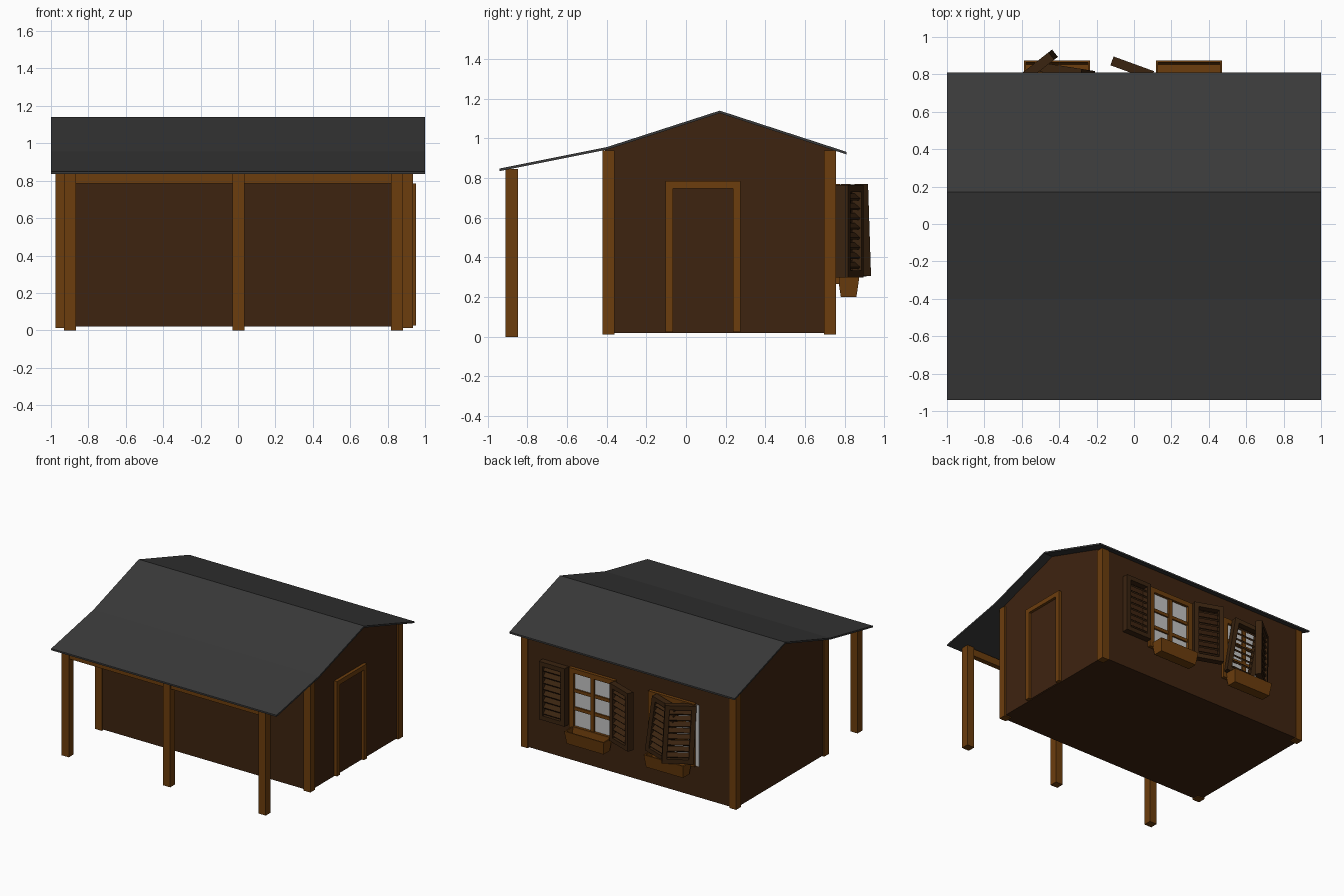
import bpy, bmesh, math
from mathutils import Matrix, Vector

if "Cube" in bpy.data.objects:
    bpy.data.objects.remove(bpy.data.objects["Cube"])


def material(name, rgb):
    m = bpy.data.materials.new(name)
    m.diffuse_color = (*rgb, 1)
    m.use_nodes = True
    m.node_tree.nodes["Principled BSDF"].inputs["Base Color"].default_value = m.diffuse_color
    return m


WALL = material("dark wall wood", (0.048, 0.017, 0.005))
TRIM = material("trim wood", (0.15, 0.047, 0.004))
ROOF = material("roof grey", (0.042, 0.042, 0.042))
GLASS = material("window glass", (0.55, 0.55, 0.55))
SHUTTER = material("shutter wood", (0.042, 0.017, 0.005))


def finish(name, bm, mat):
    bmesh.ops.recalc_face_normals(bm, faces=bm.faces)
    me = bpy.data.meshes.new(name)
    bm.to_mesh(me)
    bm.free()
    me.materials.append(mat)
    ob = bpy.data.objects.new(name, me)
    bpy.context.collection.objects.link(ob)
    return ob


def add_box(bm, x, y, z, tilt=0):
    """Box from (min, max) ranges, optionally tilted about its own x axis."""
    mid = Vector([(a + b) / 2 for a, b in (x, y, z)])
    size = [abs(b - a) for a, b in (x, y, z)]
    mat = Matrix.Translation(mid) @ Matrix.Rotation(tilt, 4, 'X') @ Matrix.Diagonal((*size, 1))
    return bmesh.ops.create_cube(bm, size=1, matrix=mat)["verts"]


def box(name, x, y, z, mat):
    bm = bmesh.new()
    add_box(bm, x, y, z)
    return finish(name, bm, mat)


def prism(name, profile, x0, x1, mat):
    """Extrude a (y, z) profile along x."""
    bm = bmesh.new()
    f = bm.faces.new([bm.verts.new((x0, y, z)) for y, z in profile])
    ext = bmesh.ops.extrude_face_region(bm, geom=[f])
    bmesh.ops.translate(bm, vec=(x1 - x0, 0, 0),
                        verts=[v for v in ext["geom"] if isinstance(v, bmesh.types.BMVert)])
    return finish(name, bm, mat)


# Cabin body and roof
prism("cabin_walls", [(-0.41, 0.02), (0.75, 0.02), (0.75, 0.938), (0.17, 1.13), (-0.41, 0.94)],
      -0.965, 0.926, WALL)
roof_line = [(-0.94, 0.848), (-0.40, 0.956), (0.17, 1.14), (0.81, 0.932)]
prism("roof", roof_line + [(y, z - 0.013) for y, z in reversed(roof_line)], -1, 1, ROOF)

# Corner boards
for side, (xa, xb) in (("left", (-0.975, -0.915)), ("right", (0.876, 0.936))):
    for end, (ya, yb) in (("front", (-0.42, -0.36)), ("back", (0.695, 0.757))):
        box(f"corner_board_{end}_{side}", (xa, xb), (ya, yb), (0.012, 0.94), TRIM)

# Porch posts and beam
for i, x in enumerate((-0.897, 0.003, 0.851)):
    box(f"porch_post_{i + 1}", (x - 0.032, x + 0.032), (-0.91, -0.848), (0, 0.846), TRIM)
box("porch_beam", (-0.9, 0.85), (-0.90, -0.86), (0.785, 0.842), TRIM)

# Side door
bm = bmesh.new()
add_box(bm, (0.92, 0.952), (-0.104, -0.066), (0.025, 0.785))
add_box(bm, (0.92, 0.952), (0.238, 0.276), (0.025, 0.785))
add_box(bm, (0.92, 0.952), (-0.066, 0.238), (0.748, 0.785))
finish("door_frame", bm, TRIM)
box("door_panel", (0.92, 0.931), (-0.066, 0.238), (0.025, 0.748), WALL)


# Window with frame, muntins, glass and flower box, centred on cx
def window(tag, cx):
    bm = bmesh.new()
    for s in (-1, 1):
        add_box(bm, (cx + s * 0.163, cx + s * 0.203), (0.74, 0.776), (0.265, 0.77))
    for z in ((0.265, 0.305), (0.732, 0.77)):
        add_box(bm, (cx - 0.163, cx + 0.163), (0.74, 0.776), z)
    add_box(bm, (cx - 0.017, cx + 0.017), (0.745, 0.769), (0.305, 0.732))
    for z in (0.447, 0.59):
        add_box(bm, (cx - 0.163, cx + 0.163), (0.745, 0.767), (z - 0.013, z + 0.013))
    finish(f"window_frame_{tag}", bm, TRIM)
    box(f"window_glass_{tag}", (cx - 0.163, cx + 0.163), (0.747, 0.755), (0.30, 0.735), GLASS)
    # tapered open tub
    bm = bmesh.new()
    verts = add_box(bm, (cx - 0.176, cx + 0.176), (0.765, 0.874), (0.20, 0.302))
    for v in verts:
        if v.co.z < 0.25:
            v.co.x = cx + (v.co.x - cx) * 0.93
            v.co.y = 0.821 + (v.co.y - 0.821) * 0.72
    bm.faces.ensure_lookup_table()
    top = max(bm.faces, key=lambda f: f.calc_center_median().z)
    bmesh.ops.inset_region(bm, faces=[top], thickness=0.014)
    hole = bmesh.ops.extrude_face_region(bm, geom=[top])
    bmesh.ops.delete(bm, geom=[top], context='FACES_ONLY')
    for v in hole["geom"]:
        if isinstance(v, bmesh.types.BMVert):
            v.co.z -= 0.08
            v.co.y = 0.821 + (v.co.y - 0.821) * 0.75
    finish(f"flower_box_{tag}", bm, TRIM)


window("a", 0.294)
window("b", -0.411)
box("window_glass_edge_b", (-0.645, -0.61), (0.747, 0.755), (0.27, 0.76), GLASS)


# Louvred shutter hinged at (hx, hy); side picks which way its thickness goes
def shutter(name, hx, hy, angle, side, roll=0, z=0.30):
    w, h, t, r = 0.23, 0.465, 0.05 * side, 0.035
    bm = bmesh.new()
    add_box(bm, (0, r), (0, t), (0, h))
    add_box(bm, (w - r, w), (0, t), (0, h))
    for a, b in ((0, r), (h - r, h)):
        add_box(bm, (r, w - r), (0, t), (a, b))
    n = 8
    step = (h - 2 * r) / n
    for i in range(n):
        zc = r + step * (i + 0.5)
        add_box(bm, (r, w - r), (0.1 * t, 0.9 * t), (zc - 0.006, zc + 0.006),
                math.radians(-40 * side))
    ob = finish(name, bm, SHUTTER)
    ob.location = (hx, hy, z)
    ob.rotation_euler = (0, math.radians(roll), math.radians(angle))


shutter("shutter_a_open", 0.512, 0.757, 0, 1)
shutter("shutter_a_ajar", 0.09, 0.77, 160, -1)
shutter("shutter_b_swung", -0.588, 0.752, 38, 1, -3, 0.295)
shutter("shutter_b_crooked", -0.215, 0.768, 171, -1, 9, 0.31)
